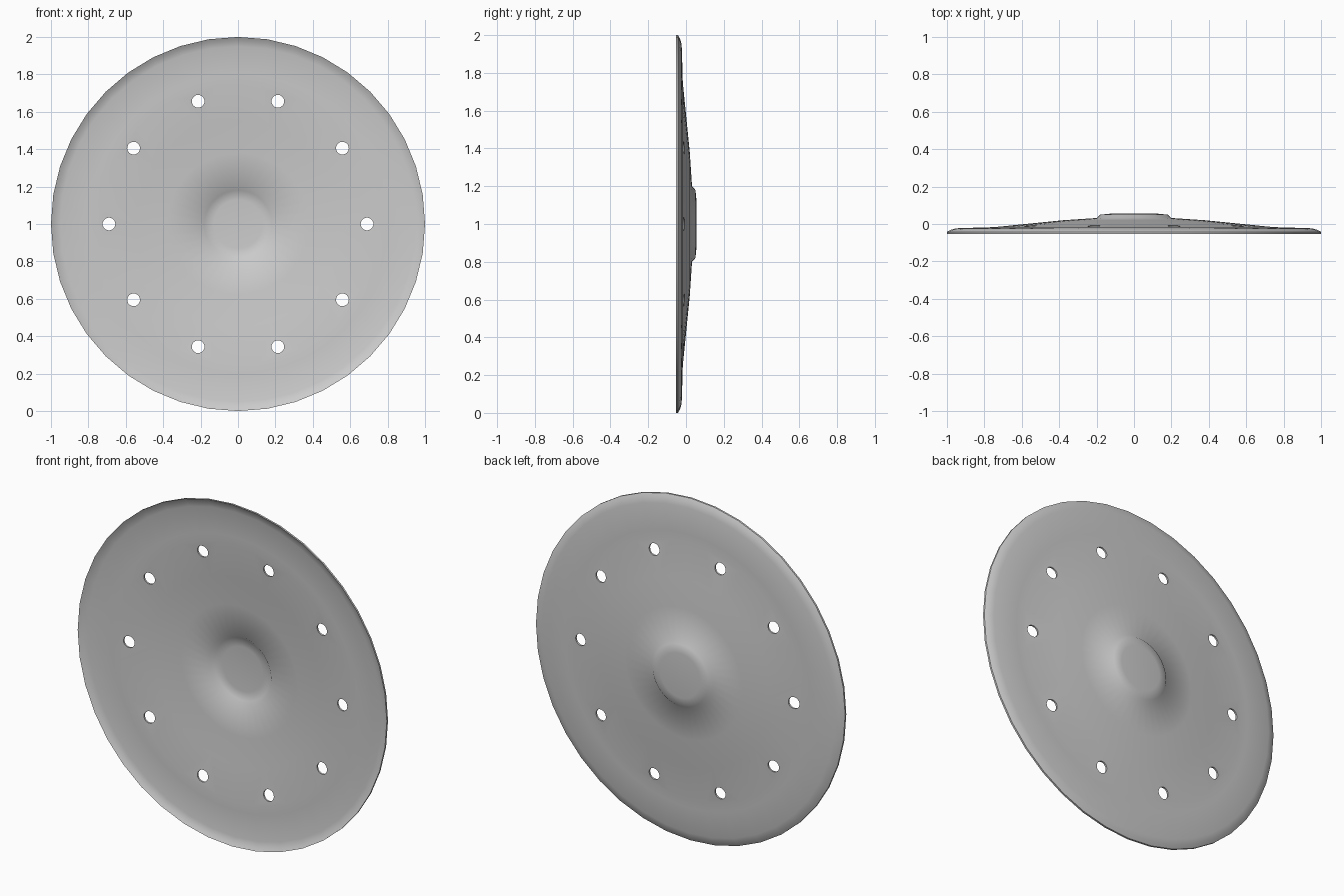
import bpy, bmesh
from math import pi, sin, cos
from mathutils import Vector, Matrix

if "Cube" in bpy.data.objects:
    bpy.data.objects.remove(bpy.data.objects["Cube"])

SIDES, HOLES = 40, 10
THICK = 0.010
CENTRE = Vector((0, 0, 1))

# Back-side profile of the pressed sheet: (radius, y)
back = [(0, 0.055), (0.13, 0.055), (0.18, 0.050), (0.20, 0.032), (0.38, 0.020),
        (0.55, 0.003), (0.75, -0.017), (0.80, -0.018), (0.95, -0.023),
        (0.98, -0.031), (1.0, -0.042)]
front = [(r, y - THICK) for r, y in reversed(back)]
front[0] = (1.0, -0.053)


def lathe(name, profile):
    """Spin a closed profile around the y axis."""
    bm = bmesh.new()
    rings = []
    for r, y in profile:
        if r == 0:
            rings.append([bm.verts.new(CENTRE + Vector((0, y, 0)))] * SIDES)
        else:
            rings.append([bm.verts.new(CENTRE + Vector(
                (r * cos(2 * pi * i / SIDES), y, r * sin(2 * pi * i / SIDES))))
                for i in range(SIDES)])
    for a, b in zip(rings, rings[1:]):
        for i in range(SIDES):
            j = (i + 1) % SIDES
            bm.faces.new(dict.fromkeys((a[i], a[j], b[j], b[i])))
    bmesh.ops.recalc_face_normals(bm, faces=bm.faces)
    mesh = bpy.data.meshes.new(name)
    bm.to_mesh(mesh)
    bm.free()
    obj = bpy.data.objects.new(name, mesh)
    bpy.context.collection.objects.link(obj)
    return obj


# Dished disc with raised centre and curled rim
disc = lathe("dished_disc", back + front)

# Ring of bolt-hole cutters
bm = bmesh.new()
for k in range(HOLES):
    a = 2 * pi * k / HOLES
    place = Matrix.Translation(CENTRE + Vector((0.69 * cos(a), 0, 0.69 * sin(a))))
    bmesh.ops.create_cone(bm, cap_ends=True, segments=24, radius1=0.034,
                          radius2=0.034, depth=0.4,
                          matrix=place @ Matrix.Rotation(pi / 2, 4, 'X'))
mesh = bpy.data.meshes.new("hole_cutters")
bm.to_mesh(mesh)
bm.free()
cutter = bpy.data.objects.new("hole_cutters", mesh)
bpy.context.collection.objects.link(cutter)
cutter.hide_render = True

# Cut the holes, then smooth everything but the rim and hole edges
mod = disc.modifiers.new("holes", 'BOOLEAN')
mod.object = cutter
mod.operation = 'DIFFERENCE'
mod.solver = 'EXACT'
bpy.context.view_layer.objects.active = disc
disc.select_set(True)
bpy.ops.object.modifier_apply(modifier=mod.name)
bpy.data.objects.remove(cutter)
bpy.ops.object.shade_smooth_by_angle(angle=1.05)
